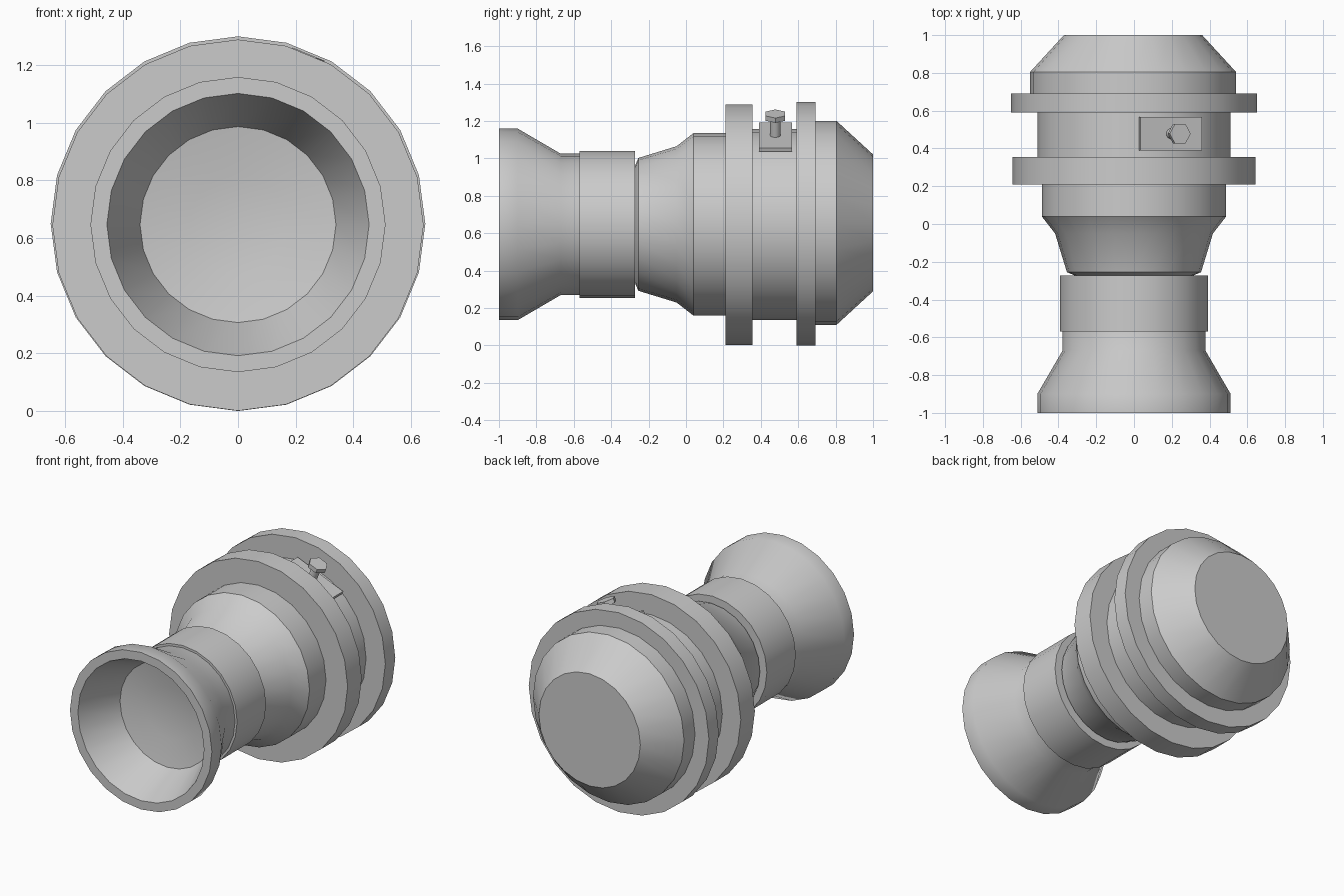
import bpy, bmesh, math
from mathutils import Matrix, Vector

cube = bpy.data.objects.get("Cube")
if cube:
    bpy.data.objects.remove(cube, do_unlink=True)

grey = bpy.data.materials.new("light grey")
grey.use_nodes = True
colour = (0.6, 0.6, 0.6, 1)
grey.diffuse_color = colour
grey.node_tree.nodes["Principled BSDF"].inputs["Base Color"].default_value = colour

AXIS_Z = 0.647
SIDES = 24


def finish(name, bm, matrix, smooth=True):
    bmesh.ops.recalc_face_normals(bm, faces=bm.faces)
    mesh = bpy.data.meshes.new(name)
    bm.to_mesh(mesh)
    bm.free()
    mesh.materials.append(grey)
    obj = bpy.data.objects.new(name, mesh)
    obj.matrix_world = matrix
    bpy.context.collection.objects.link(obj)
    if smooth:
        bpy.ops.object.select_all(action="DESELECT")
        obj.select_set(True)
        bpy.context.view_layer.objects.active = obj
        bpy.ops.object.shade_smooth_by_angle(angle=math.radians(35))
    return obj


def lathe(name, profile, x=0, z=AXIS_Z, ring=False):
    """Spin (radius, y) points about the long axis."""
    bm = bmesh.new()
    verts = [bm.verts.new((0, y, r)) for r, y in profile]
    pairs = list(zip(verts, verts[1:]))
    if ring:
        pairs.append((verts[-1], verts[0]))
    edges = [bm.edges.new(p) for p in pairs]
    bmesh.ops.spin(bm, geom=verts + edges, cent=(0, 0, 0), axis=(0, 1, 0),
                   angle=math.tau, steps=SIDES)
    bmesh.ops.remove_doubles(bm, verts=bm.verts, dist=0.0005)
    return finish(name, bm, Matrix.Translation((x, 0, z)))


def band(name, inner, outer, y0, y1, x=0, z=AXIS_Z):
    return lathe(name, [(inner, y0), (outer, y0), (outer, y1), (inner, y1)], x, z, True)


# Flared cup with a shallow dished floor
lathe("flared_cup", [(0, -0.69), (0.17, -0.70), (0.34, -0.73), (0.455, -1),
                     (0.512, -1), (0.512, -0.9), (0.378, -0.67),
                     (0.378, -0.4), (0, -0.4)])
band("neck_collar", 0.28, 0.393, -0.57, -0.272)

# Tapered barrel, main body and end cap
lathe("tapered_barrel", [(0, -0.285), (0.315, -0.272), (0.355, -0.255),
                         (0.418, -0.05), (0.488, 0.04), (0.488, 0.23), (0, 0.23)])
band("front_flange", 0.45, 0.644, 0.21, 0.355, z=0.645)
lathe("main_body", [(0, 0.33), (0.511, 0.33), (0.511, 0.61), (0, 0.61)])
band("rear_flange", 0.45, 0.65, 0.59, 0.692, z=0.65)
lathe("end_cap", [(0, 0.67), (0.545, 0.67), (0.545, 0.805), (0.366, 1), (0, 1)],
      x=-0.005, z=0.655)

# Mounting plate and hex screw, tilted to sit on one facet of the body
tilt = Matrix.Translation((0, 0.478, AXIS_Z)) @ Matrix.Rotation(math.radians(22.5), 4, "Y")


def tilted(height):
    return tilt @ Matrix.Translation(Vector((0, 0, height)))


bm = bmesh.new()
bmesh.ops.create_cube(bm, size=1, matrix=Matrix.Diagonal((0.355, 0.178, 0.02, 1)))
finish("screw_plate", bm, tilted(0.505), smooth=False)


def prism(name, sides, radius, depth, height, smooth):
    bm = bmesh.new()
    bmesh.ops.create_cone(bm, cap_ends=True, segments=sides, radius1=radius,
                          radius2=radius, depth=depth)
    if sides == 6:  # point the corners across the body
        xs = max(v.co.x for v in bm.verts)
        if xs < radius * 0.99:
            bmesh.ops.rotate(bm, verts=bm.verts, matrix=Matrix.Rotation(math.pi / 6, 3, "Z"))
    finish(name, bm, tilted(height), smooth)


prism("screw_stem", 16, 0.028, 0.13, 0.56, True)
prism("screw_head", 6, 0.06, 0.028, 0.626, False)
